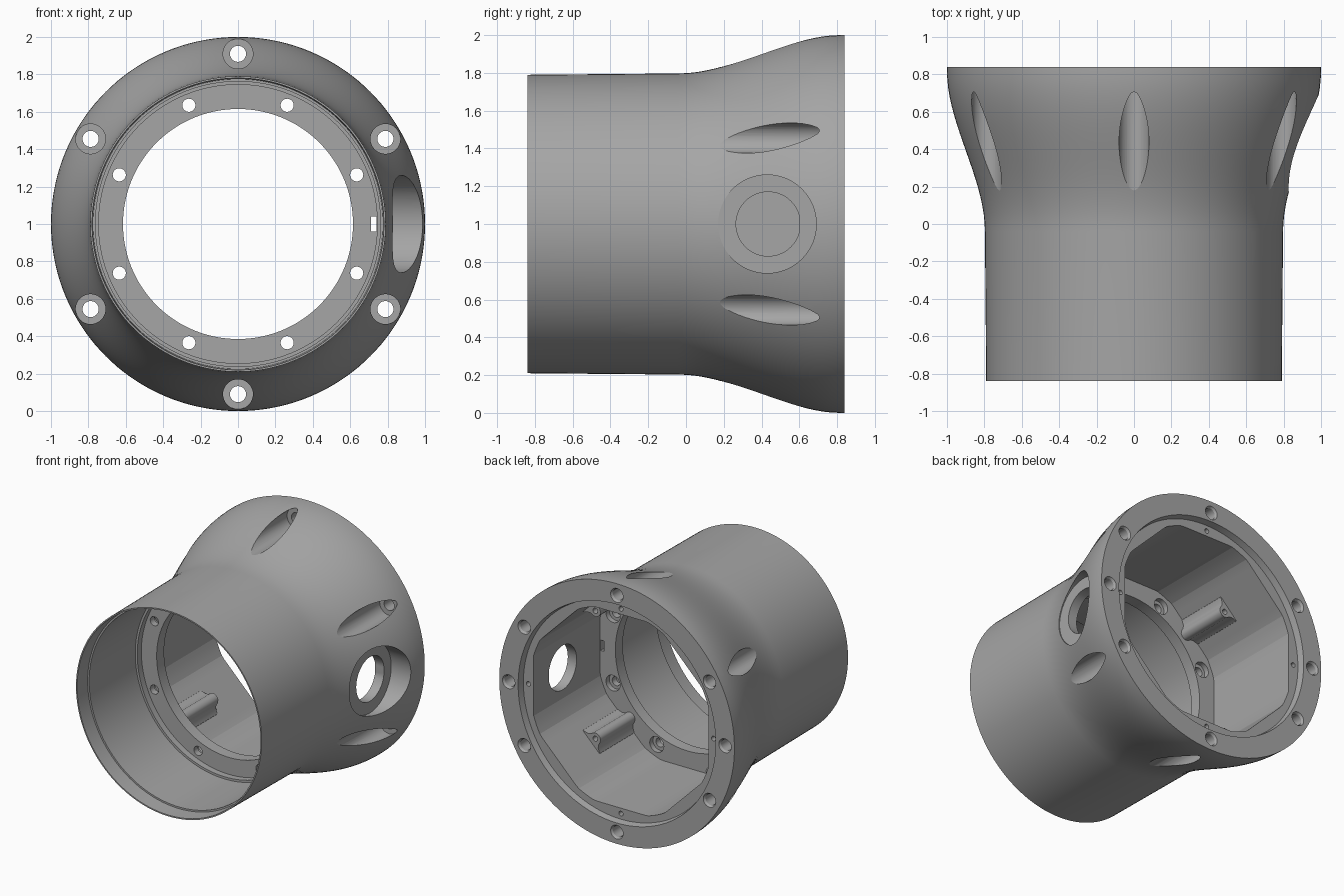
import bpy, bmesh, math
from mathutils import Vector

cube = bpy.data.objects.get("Cube")
if cube:
    bpy.data.objects.remove(cube, do_unlink=True)

grey = bpy.data.materials.new("satin grey")
grey.use_nodes = True
colour = (0.38, 0.38, 0.38, 1)
grey.diffuse_color = colour
grey.node_tree.nodes["Principled BSDF"].inputs["Base Color"].default_value = colour

AXIS_Z = 1.0


def loft(bm, rings, wrap=False):
    """Join equal rings of points with quads; cap the ends or wrap around."""
    rows = [[bm.verts.new(p) for p in ring] for ring in rings]
    n = len(rows[0])
    pairs = list(zip(rows, rows[1:])) + ([(rows[-1], rows[0])] if wrap else [])
    for a, b in pairs:
        for i in range(n):
            j = (i + 1) % n
            bm.faces.new((a[i], a[j], b[j], b[i]))
    if not wrap:
        bm.faces.new(rows[0])
        bm.faces.new(rows[-1])


def lathe(bm, profile, x=0.0, z=0.0, segments=40, wrap=False):
    """Revolve (y, radius) pairs about an axis parallel to y."""
    angles = [math.tau * i / segments for i in range(segments)]
    loft(bm, [[(x + r * math.cos(a), y, AXIS_Z + z + r * math.sin(a))
               for a in angles] for y, r in profile], wrap)


def prism_y(bm, points, y0, y1):
    loft(bm, [[(x, y, AXIS_Z + z) for x, z in points] for y in (y0, y1)])


def prism_x(bm, points, x0, x1):
    loft(bm, [[(x, y, AXIS_Z + z) for y, z in points] for x in (x0, x1)])


def disc(cy, radius, segments=64, limit=9.0):
    """Circle of (y, z) points, cut off straight at y = limit."""
    return [(min(cy + radius * math.cos(math.tau * i / segments), limit),
             radius * math.sin(math.tau * i / segments)) for i in range(segments)]


def polar(radius, degrees):
    a = math.radians(degrees)
    return radius * math.cos(a), radius * math.sin(a)


def make_object(name, bm):
    bmesh.ops.remove_doubles(bm, verts=bm.verts, dist=1e-6)
    bmesh.ops.recalc_face_normals(bm, faces=bm.faces)
    mesh = bpy.data.meshes.new(name)
    bm.to_mesh(mesh)
    bm.free()
    mesh.materials.append(grey)
    obj = bpy.data.objects.new(name, mesh)
    bpy.context.scene.collection.objects.link(obj)
    return obj


def activate(obj):
    bpy.ops.object.select_all(action='DESELECT')
    obj.select_set(True)
    bpy.context.view_layer.objects.active = obj


def cut(obj, bm):
    cutter = make_object("cutter", bm)
    cutter.hide_render = True
    mod = obj.modifiers.new("cut", 'BOOLEAN')
    mod.operation = 'DIFFERENCE'
    mod.solver = 'EXACT'
    mod.object = cutter
    activate(obj)
    bpy.ops.object.modifier_apply(modifier=mod.name)
    bpy.data.objects.remove(cutter, do_unlink=True)


# Flared housing shell with front bore, inner flange and rear recess
def flare(t):
    return 0.797 + 0.203 * t * t * (3 - 2 * t)


STEPS = 18
outer = [(-0.84, 0.79)] + [(-0.04 + 0.86 * i / STEPS, flare(i / STEPS))
                           for i in range(STEPS + 1)] + [(0.84, 1.0)]
inner = [(0.84, 0.84), (0.79, 0.83), (0.79, 0.615), (-0.11, 0.615),
         (-0.11, 0.745), (-0.16, 0.745), (-0.16, 0.762),
         (-0.72, 0.762), (-0.72, 0.775), (-0.84, 0.78)]
bm = bmesh.new()
lathe(bm, outer + inner, segments=144, wrap=True)
housing = make_object("housing", bm)

# First cuts: rounded octagonal chamber, screw pockets, window seat
bm = bmesh.new()
chamber = []
for i in range(144):
    deg = 2.5 * i
    off = (deg + 22.5) % 45 - 22.5
    chamber.append(polar(min(0.745 / math.cos(math.radians(off)), 0.778), deg))
prism_y(bm, chamber, -0.02, 0.81)
for k in range(6):
    x, z = polar(0.91, 30 + 60 * k)
    lathe(bm, [(0.1, 0.08), (0.71, 0.08), (0.71, 0.043),
               (0.825, 0.043), (0.85, 0.06)], x, z)
for side in (-1, 1):
    lathe(bm, [(0.72, 0.043), (0.825, 0.043), (0.85, 0.06)], side * 0.92, 0)
for k in range(4):
    x, z = polar(0.787, 90 * k)
    lathe(bm, [(0.72, 0.018), (0.8, 0.018)], x, z)
prism_x(bm, disc(0.43, 0.26), 0.82, 1.1)
cut(housing, bm)

# Second cuts: window opening, flange screw holes, cable slot
bm = bmesh.new()
prism_x(bm, disc(0.435, 0.17, limit=0.60), 0.65, 0.9)
for k in range(8):
    x, z = polar(0.687, 22.5 + 45 * k)
    lathe(bm, [(-0.2, 0.035), (-0.06, 0.035), (-0.06, 0.06), (0.03, 0.06)], x, z)
prism_y(bm, [(0.71, -0.04), (0.74, -0.04), (0.74, 0.04), (0.71, 0.04)], -0.14, 0.03)
cut(housing, bm)

# Four filleted screw posts on the diagonal chamber walls
half = [(0.775, 0.11), (0.742, 0.10), (0.725, 0.065), (0.705, 0.048),
        (0.68, 0.042), (0.66, 0.028), (0.652, 0.01)]
section = half + [(r, -w) for r, w in reversed(half)]
posts, holes = bmesh.new(), bmesh.new()
for k in range(4):
    rx, rz = polar(1, 45 + 90 * k)
    prism_y(posts, [(r * rx - w * rz, r * rz + w * rx) for r, w in section], -0.03, 0.40)
    lathe(holes, [(0.25, 0.02), (0.45, 0.02)], 0.695 * rx, 0.695 * rz)
screw_posts = make_object("screw_posts", posts)
cut(screw_posts, holes)

for obj, angle in ((housing, 12), (screw_posts, 40)):
    activate(obj)
    bpy.ops.object.shade_smooth_by_angle(angle=math.radians(angle))
